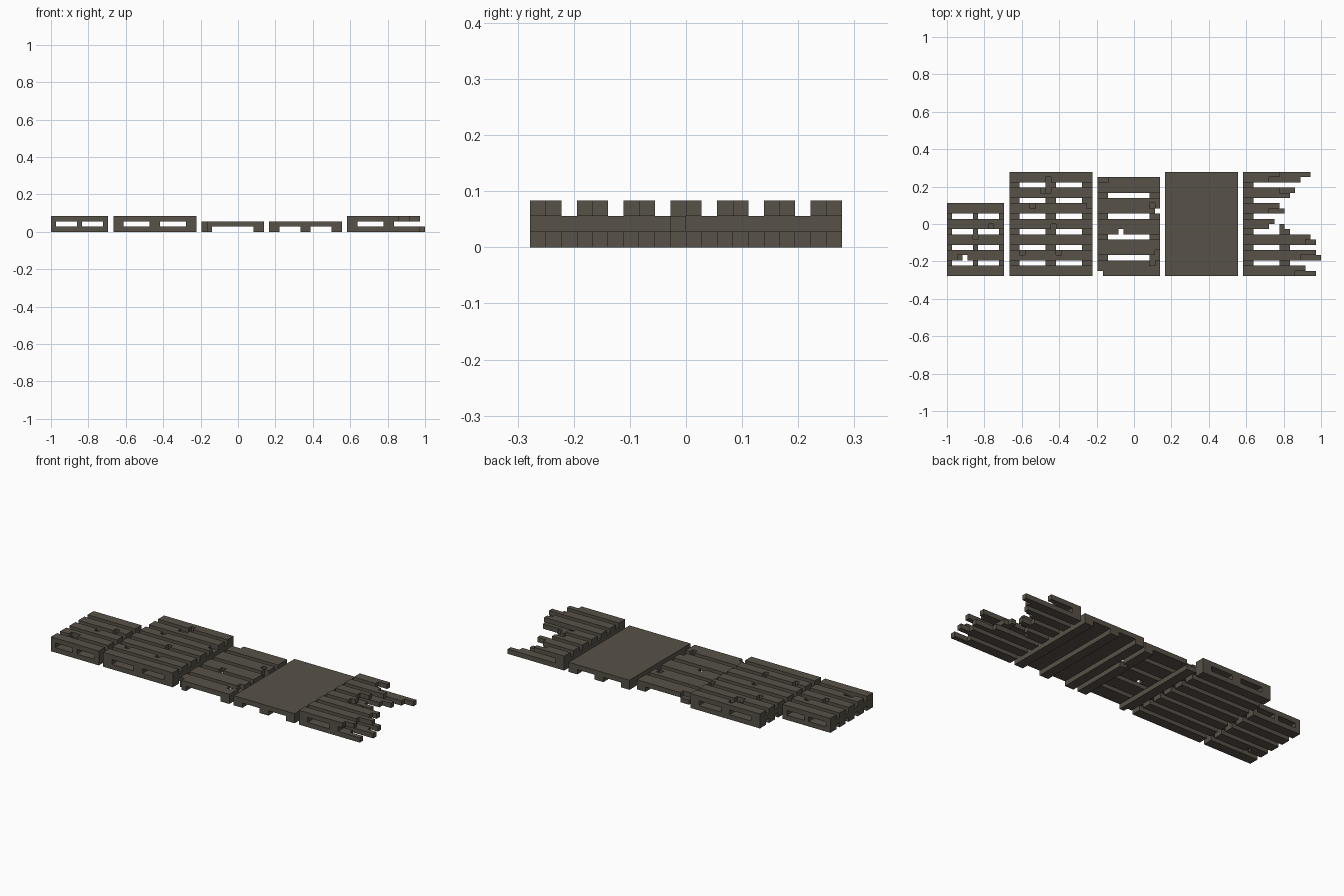
import bpy, bmesh
from mathutils import Matrix, Vector

U = 2 / 72  # edge of one block

cube = bpy.data.objects.get("Cube")
if cube:
    bpy.data.objects.remove(cube, do_unlink=True)

wood = bpy.data.materials.new("weathered_wood")
wood.use_nodes = True
COLOUR = (0.095, 0.083, 0.063, 1)
wood.diffuse_color = COLOUR
wood.node_tree.nodes["Principled BSDF"].inputs["Base Color"].default_value = COLOUR


def box(bm, x0, x1, y0, y1, z):
    """Add a box one block high, measured in blocks."""
    size = Vector((x1 - x0, y1 - y0, 1)) * U
    centre = Vector(((x0 + x1) / 2 - 36, (y0 + y1) / 2 - 10, z + 0.5)) * U
    bmesh.ops.create_cube(bm, size=1, matrix=Matrix.Translation(centre) @ Matrix.Diagonal(size.to_4d()))


def board(bm, x0, x1, y0, y1, z, missing=()):
    """A board or beam; rows touched by a missing block are split around it."""
    start = y0
    for y in range(y0, y1):
        gaps = sorted(x for x, row, layer in missing if row == y and layer == z and x0 <= x < x1)
        if not gaps:
            continue
        if start < y:
            box(bm, x0, x1, start, y, z)
        left = x0
        for gap in gaps + [x1]:
            if gap > left:
                box(bm, left, gap, y, y + 1, z)
            left = gap + 1
        start = y + 1
    if start < y1:
        box(bm, x0, x1, start, y1, z)


def finish(bm, name):
    mesh = bpy.data.meshes.new(name)
    bm.to_mesh(mesh)
    bm.free()
    mesh.materials.append(wood)
    bpy.context.collection.objects.link(bpy.data.objects.new(name, mesh))


def double_pallet(name, x0, x1, depth, beams, beam_width, missing):
    """Boards above and below, beams between."""
    bm = bmesh.new()
    for y in range(0, depth, 3):
        for z in (0, 2):
            board(bm, x0, x1, y, y + 2, z, missing)
    for x in beams:
        board(bm, x, x + beam_width, 0, depth, 1, missing)
    finish(bm, name)


# Small and large double-sided pallets with chipped boards
double_pallet("small_pallet", 0, 11, 14, (0, 5, 10), 1,
              {(3, 3, 0), (3, 3, 2), (2, 3, 2), (8, 9, 2), (5, 7, 2)})
double_pallet("large_pallet", 12, 28, 20, (12, 19, 26), 2,
              {(18, 16, 2), (19, 16, 2), (19, 18, 2), (16, 13, 2), (27, 13, 2),
               (20, 9, 2), (21, 4, 2), (14, 4, 2), (12, 0, 2)} - {(12, 0, 2)})

# Low pallet with wide boards on two runners
chips = {(29, 0, 0), (29, 0, 1), (29, 18, 1), (30, 18, 1), (40, 12, 0), (40, 12, 1),
         (39, 13, 1), (33, 8, 1), (40, 4, 1), (39, 2, 1)}
bm = bmesh.new()
for y in range(0, 19, 4):
    board(bm, 29, 41, y, y + 3, 1, chips)
for x in (29, 39):
    board(bm, x, x + 2, 0, 19, 0, chips)
finish(bm, "low_pallet")

# Solid sheet on three runners
bm = bmesh.new()
board(bm, 42, 56, 0, 20, 1)
for x in (42, 48, 54):
    board(bm, x, x + 2, 0, 20, 0)
finish(bm, "sheet_pallet")

# Broken pallet: ragged ends, one pair per board, front to back
bottom_ends = ((71, 68), (72, 70), (71, 67), (61, 62), (65, 63), (65, 67), (68, 70))
top_ends = ((67, 69), (68, 71), (69, 70), (62, 63), (62, 64), (66, 64), (62, 64))
bm = bmesh.new()
for z, ends in ((0, bottom_ends), (2, top_ends)):
    for i, pair in enumerate(ends):
        for row, end in enumerate(pair):
            board(bm, 57, end, 3 * i + row, 3 * i + row + 1, z)
board(bm, 57, 59, 0, 20, 1)
board(bm, 64, 65, 0, 10, 1)
board(bm, 65, 66, 0, 9, 1)
finish(bm, "broken_pallet")
